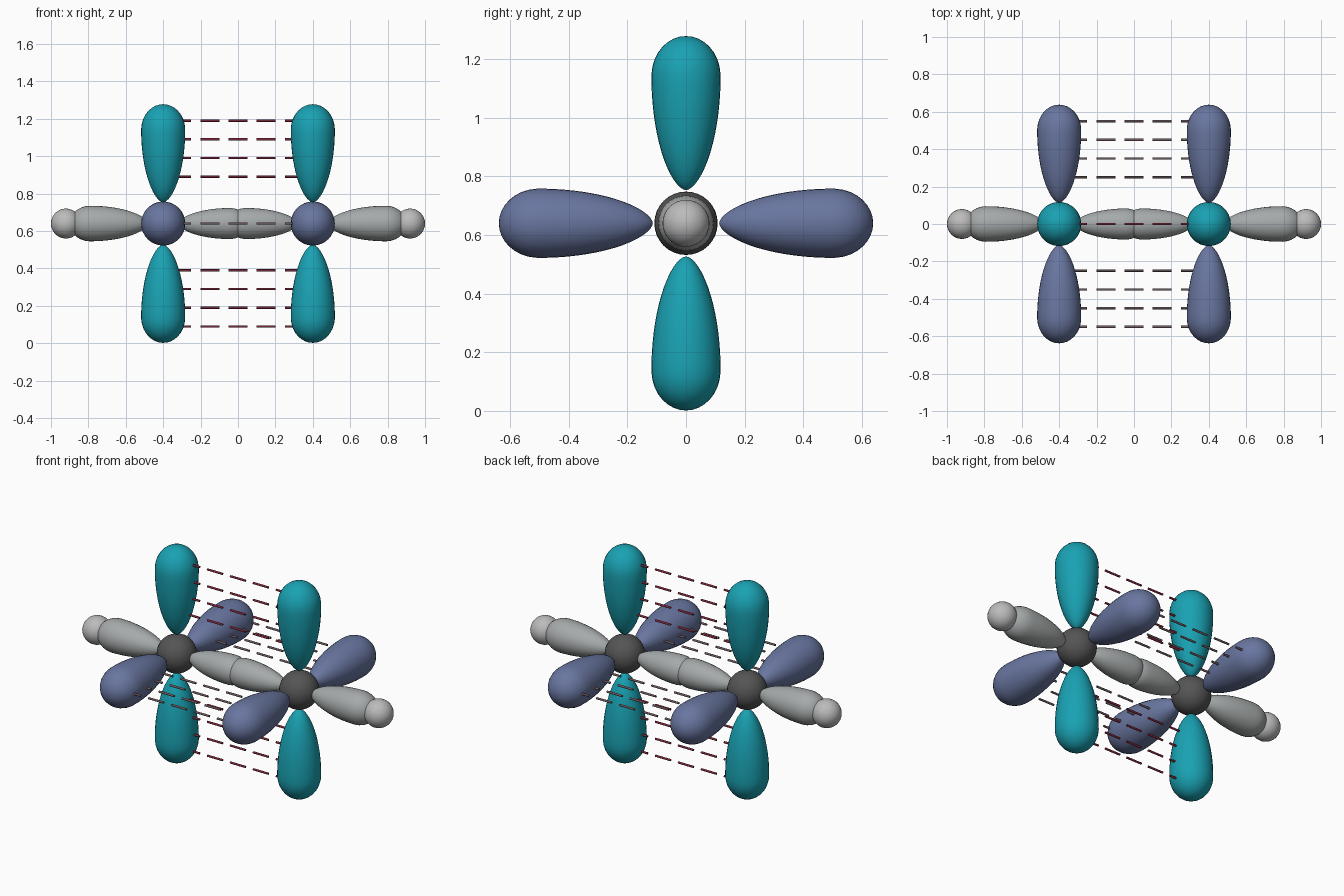
import bpy, bmesh, math
from mathutils import Vector

if "Cube" in bpy.data.objects:
    bpy.data.objects.remove(bpy.data.objects["Cube"])

CZ = 0.64   # height of the molecule axis


def material(name, rgb):
    m = bpy.data.materials.new(name)
    m.diffuse_color = (*rgb, 1)
    m.use_nodes = True
    m.node_tree.nodes["Principled BSDF"].inputs["Base Color"].default_value = m.diffuse_color
    return m


TEAL = material("teal", (0.01, 0.36, 0.45))
SLATE = material("slate", (0.14, 0.18, 0.35))
DARK = material("dark_grey", (0.09, 0.09, 0.09))
LIGHT = material("light_grey", (0.5, 0.5, 0.5))
MID = material("mid_grey", (0.38, 0.4, 0.4))
RED = material("dark_red", (0.2, 0.02, 0.04))
BROWN = material("grey_brown", (0.15, 0.1, 0.11))


def finish(bm, name, mat, smooth=True):
    bmesh.ops.recalc_face_normals(bm, faces=bm.faces)
    for f in bm.faces:
        f.smooth = smooth
    me = bpy.data.meshes.new(name)
    bm.to_mesh(me)
    bm.free()
    me.materials.append(mat)
    ob = bpy.data.objects.new(name, me)
    bpy.context.collection.objects.link(ob)
    return ob


def ball(name, x, r, mat):
    bm = bmesh.new()
    bmesh.ops.create_uvsphere(bm, u_segments=32, v_segments=16, radius=r)
    finish(bm, name, mat).location = (x, 0, CZ)


def lobe_radius(t, split=0.74):
    # slender towards the nucleus, round at the far end
    if t < split:
        return (1 - ((split - t) / split) ** 2) ** 0.59
    return math.sqrt(max(0, 1 - ((t - split) / (1 - split)) ** 2))


def lobe(name, x, direction, start, end, radius, mat, n=24, seg=32):
    bm = bmesh.new()
    rings = []
    for i in range(1, n):
        t = (1 - math.cos(math.pi * i / n)) / 2
        r, h = radius * lobe_radius(t), start + (end - start) * t
        rings.append([bm.verts.new((r * math.cos(2 * math.pi * k / seg),
                                    r * math.sin(2 * math.pi * k / seg), h)) for k in range(seg)])
    tip, top = bm.verts.new((0, 0, start)), bm.verts.new((0, 0, end))
    for k in range(seg):
        j = (k + 1) % seg
        bm.faces.new((tip, rings[0][j], rings[0][k]))
        bm.faces.new((top, rings[-1][k], rings[-1][j]))
        for a, b in zip(rings, rings[1:]):
            bm.faces.new((a[k], a[j], b[j], b[k]))
    ob = finish(bm, name, mat)
    ob.rotation_euler = Vector(direction).to_track_quat('Z', 'Y').to_euler()
    ob.location = (x, 0, CZ)


# atoms and orbital lobes, mirrored left and right
for side, s in (("left", -1), ("right", 1)):
    cx = 0.4 * s
    ball(f"carbon_{side}", cx, 0.108, DARK)
    ball(f"hydrogen_{side}", 0.92 * s, 0.08, LIGHT)
    lobe(f"outer_bond_lobe_{side}", cx, (s, 0, 0), 0.08, 0.50, 0.095, MID)
    lobe(f"inner_bond_lobe_{side}", cx, (-s, 0, 0), 0.08, 0.455, 0.083, MID)
    for end, d in (("a", -1), ("b", 1)):
        lobe(f"vertical_lobe_{side}_{end}", cx, (0, 0, d), 0.113, 0.638, 0.118, TEAL)
        lobe(f"horizontal_lobe_{side}_{end}", cx, (0, d, 0), 0.113, 0.638, 0.118, SLATE)

# dashed overlap lines between matching lobes
for name, axis, mat in (("vertical", Vector((0, 0, 1)), RED), ("horizontal", Vector((0, 1, 0)), BROWN)):
    for sign in (-1, 1):
        bm = bmesh.new()
        for dist in (0.25, 0.35, 0.45, 0.55):
            for k in range(-2, 3):
                new = bmesh.ops.create_cone(bm, cap_ends=True, segments=12, radius1=0.006,
                                            radius2=0.006, depth=0.1)["verts"]
                for v in new:
                    v.co = Vector((v.co.z + 0.15 * k, v.co.x, v.co.y + CZ)) + axis * (sign * dist)
        finish(bm, f"{name}_dashes_{'plus' if sign > 0 else 'minus'}", mat, False)
